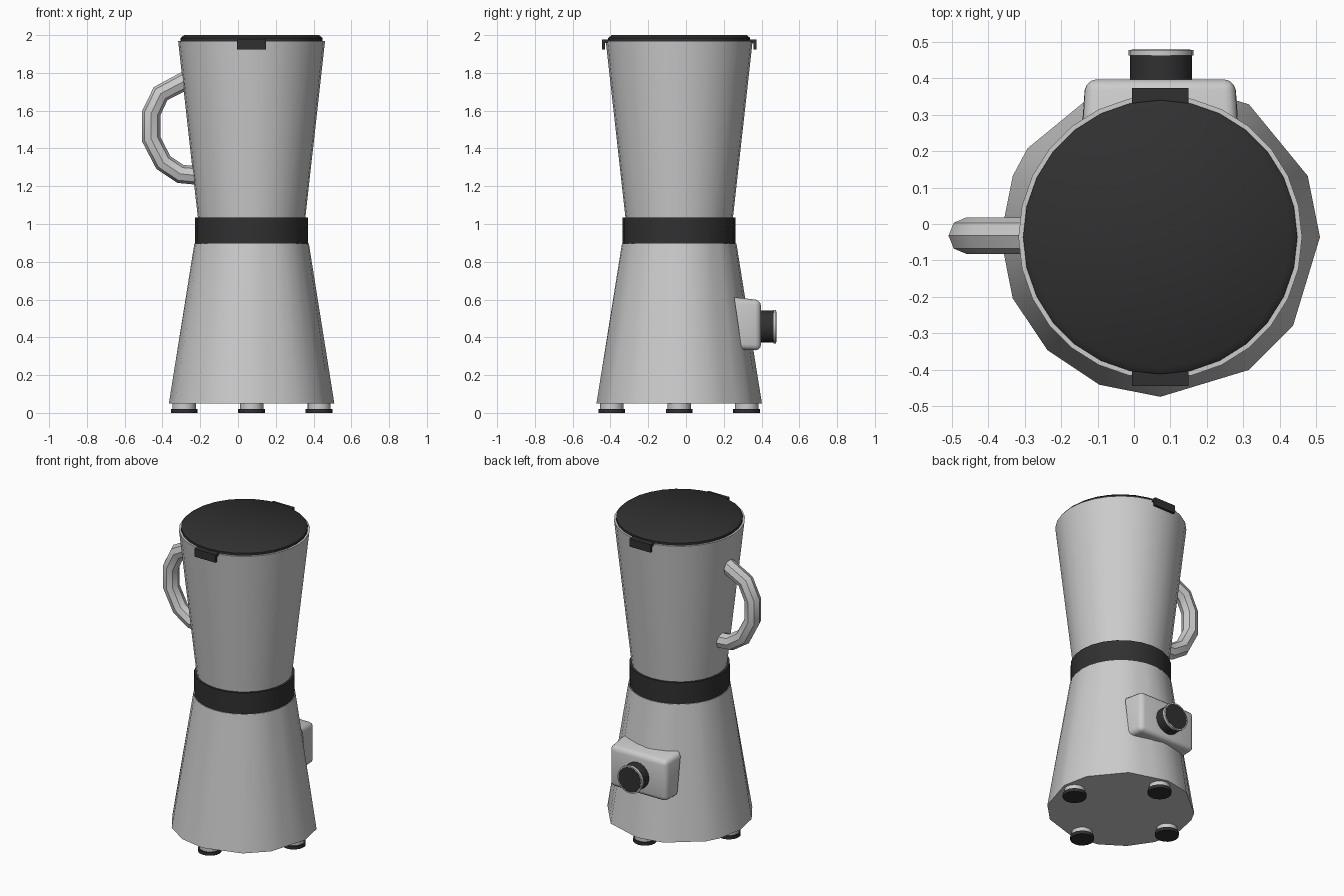
import bpy, bmesh
from math import sin, cos, pi, radians
from mathutils import Vector, Matrix

if "Cube" in bpy.data.objects:
    bpy.data.objects.remove(bpy.data.objects["Cube"])

CX, CY = 0.072, -0.036          # axis of the jug and base

dark = bpy.data.materials.new("dark_plastic")
dark.diffuse_color = (0.03, 0.03, 0.03, 1)
dark.use_nodes = True
dark.node_tree.nodes["Principled BSDF"].inputs["Base Color"].default_value = dark.diffuse_color


def finish(name, bm, mat=None, angle=40):
    bmesh.ops.recalc_face_normals(bm, faces=bm.faces[:])
    me = bpy.data.meshes.new(name)
    bm.to_mesh(me)
    bm.free()
    ob = bpy.data.objects.new(name, me)
    bpy.context.collection.objects.link(ob)
    if mat:
        me.materials.append(mat)
    bpy.ops.object.select_all(action='DESELECT')
    ob.select_set(True)
    bpy.context.view_layer.objects.active = ob
    bpy.ops.object.shade_smooth_by_angle(angle=radians(angle))
    return ob


def skin(bm, rings):
    """Join rings of points into a closed skin with end caps."""
    vs = [[bm.verts.new(p) for p in r] for r in rings]
    n = len(vs[0])
    for a, b in zip(vs, vs[1:]):
        for i in range(n):
            j = (i + 1) % n
            bm.faces.new((a[i], a[j], b[j], b[i]))
    bm.faces.new(vs[0])
    bm.faces.new(vs[-1])


def ring(r, z, n, x=CX, y=CY):
    return [Vector((x + r * cos(2 * pi * i / n), y + r * sin(2 * pi * i / n), z)) for i in range(n)]


def lathe(name, profile, n, x=CX, y=CY, mat=None):
    bm = bmesh.new()
    skin(bm, [ring(r, z, n, x, y) for r, z in profile])
    return finish(name, bm, mat)


def box(name, x0, x1, y0, y1, z0, z1, mat=None):
    bm = bmesh.new()
    skin(bm, [[(x0, y0, z), (x1, y0, z), (x1, y1, z), (x0, y1, z)] for z in (z0, z1)])
    return finish(name, bm, mat)


# Motor base: coarse irregular foot outline rising to a round top
full = ring(0.438, 0.05, 32)
keep = [0, 2, 5, 8, 10, 13, 14, 16, 18, 20, 22, 24, 27, 29, 32]
coarse = []
for a, b in zip(keep, keep[1:]):
    for k in range(a, b):
        coarse.append(full[a].lerp(full[b % 32], (k - a) / (b - a)))
bm = bmesh.new()
skin(bm, [coarse, ring(0.303, 0.897, 32)])
finish("motor_base", bm)

# Collar, jug and lid
lathe("collar", [(0.299, 0.895), (0.299, 1.035)], 24, mat=dark)
lathe("jug", [(0.283, 1.02), (0.389, 1.97), (0.372, 1.97), (0.372, 1.94)], 28)
lathe("lid", [(0.376, 1.95), (0.376, 1.985), (0.357, 2.0)], 28, mat=dark)

# Lid tabs, front and back
for s, side in ((-1, "front"), (1, "back")):
    e = [CY + s * d for d in (0.33, 0.409, 0.394)]
    box("lid_tab_" + side, CX - 0.077, CX + 0.077, e[0], e[1], 1.958, 1.976, mat=dark)
    box("lid_tab_lip_" + side, CX - 0.077, CX + 0.077, e[2], e[1], 1.924, 1.97, mat=dark)

# Feet
for i in range(4):
    fx, fy = CX + 0.357 * cos(i * pi / 2), CY + 0.357 * sin(i * pi / 2)
    lathe(f"foot_stem_{i}", [(0.062, 0.018), (0.062, 0.055)], 16, fx, fy)
    lathe(f"foot_pad_{i}", [(0.071, 0), (0.071, 0.021)], 16, fx, fy, dark)

# Handle: bent tube on the left
path = [(-0.22, 1.79), (-0.41, 1.69), (-0.46, 1.585), (-0.46, 1.45),
        (-0.395, 1.325), (-0.305, 1.265), (-0.19, 1.255)]
cu = bpy.data.curves.new("handle", 'CURVE')
cu.dimensions = '3D'
cu.bevel_depth = 0.05
cu.bevel_resolution = 2
cu.use_fill_caps = True
sp = cu.splines.new('POLY')
sp.points.add(len(path) - 1)
for p, (x, z) in zip(sp.points, path):
    p.co = (x, CY + 0.004, z, 1)
handle = bpy.data.objects.new("handle", cu)
bpy.context.collection.objects.link(handle)
bpy.ops.object.select_all(action='DESELECT')
handle.select_set(True)
bpy.context.view_layer.objects.active = handle
bpy.ops.object.convert(target='MESH')
bpy.ops.object.shade_smooth_by_angle(angle=radians(40))

# Control panel: tapered block with rounded front edges
bm = bmesh.new()
hw_back, hw_front = 0.213, 0.205
back = [(CX - hw_back, 0.295, 0.335), (CX + hw_back, 0.295, 0.335),
        (CX + hw_back, 0.255, 0.612), (CX - hw_back, 0.255, 0.612)]
front = [(CX - hw_front, 0.397, 0.33), (CX + hw_front, 0.397, 0.33),
         (CX + hw_front, 0.397, 0.597), (CX - hw_front, 0.397, 0.597)]
skin(bm, [back, front])
edges = [e for e in bm.edges if max(v.co.y for v in e.verts) > 0.39]
bmesh.ops.bevel(bm, geom=edges, offset=0.03, segments=3, profile=0.5, affect='EDGES')
finish("control_panel", bm)

# Knob: dark drum, pale rim, dark face
for name, prof, mat in (("knob_drum", [(0.085, 0.38), (0.085, 0.464)], dark),
                        ("knob_rim", [(0.089, 0.462), (0.089, 0.477)], None),
                        ("knob_face", [(0.081, 0.47), (0.081, 0.479)], dark)):
    ob = lathe(name, prof, 20, 0, 0, mat)
    ob.data.transform(Matrix.Translation((CX + 0.002, 0, 0.457)) @ Matrix.Rotation(-pi / 2, 4, 'X'))
